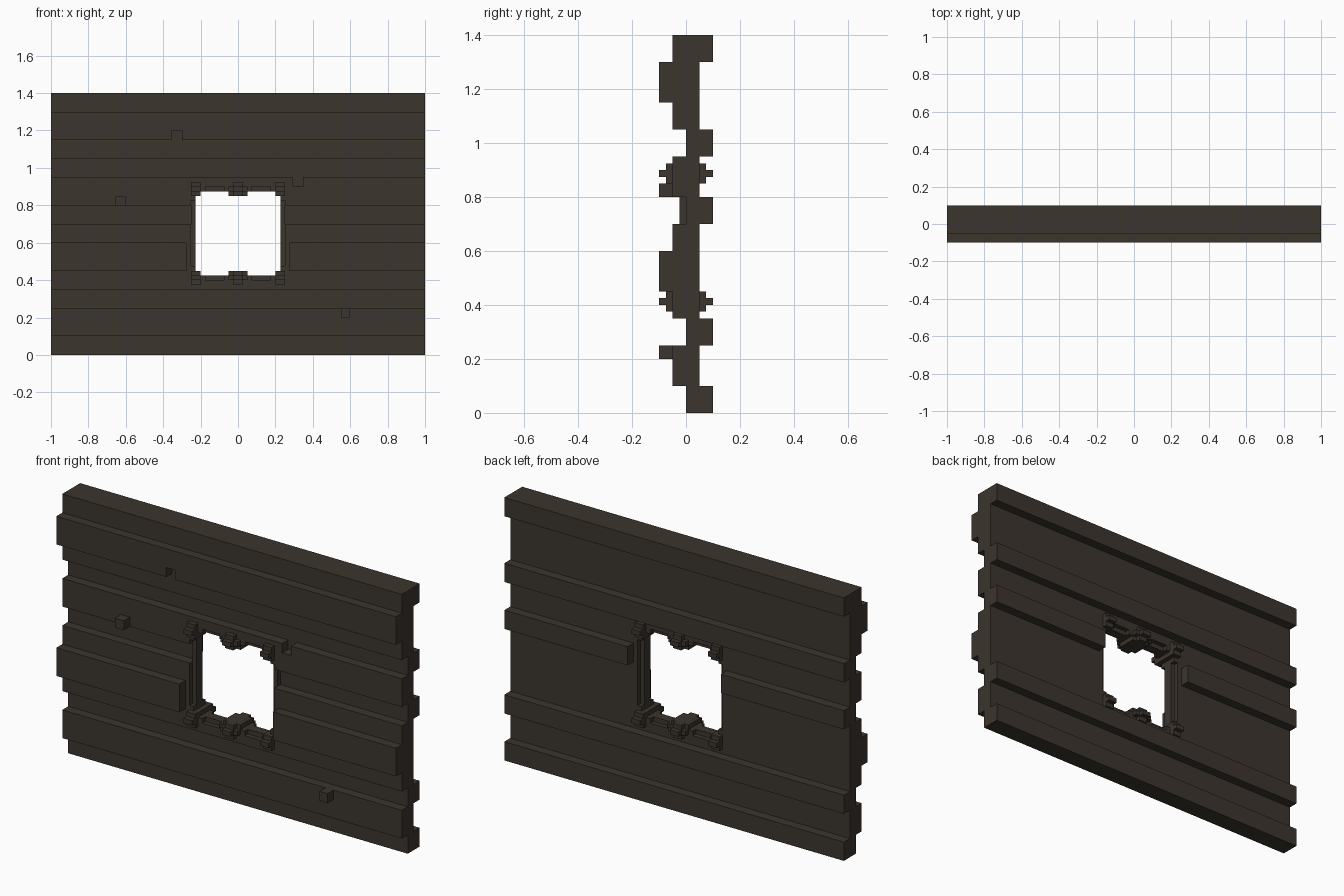
import bpy, bmesh

if "Cube" in bpy.data.objects:
    bpy.data.objects.remove(bpy.data.objects["Cube"])

wood = bpy.data.materials.new("dark brown wood")
wood.diffuse_color = (0.045, 0.035, 0.027, 1)
wood.use_nodes = True
wood.node_tree.nodes["Principled BSDF"].inputs["Base Color"].default_value = wood.diffuse_color


def finish(name, bm):
    bmesh.ops.recalc_face_normals(bm, faces=bm.faces)
    me = bpy.data.meshes.new(name)
    bm.to_mesh(me)
    bm.free()
    me.materials.append(wood)
    ob = bpy.data.objects.new(name, me)
    bpy.context.collection.objects.link(ob)
    return ob


def boxes(name, *spans):
    """Each span is x0, x1, y0, y1, z0, z1."""
    bm = bmesh.new()
    for x0, x1, y0, y1, z0, z1 in spans:
        vs = bmesh.ops.create_cube(bm, size=1)["verts"]
        for v in vs:
            v.co = (x1 if v.co.x > 0 else x0, y1 if v.co.y > 0 else y0, z1 if v.co.z > 0 else z0)
    return finish(name, bm)


# Plank wall: stepped profile (top z, front y, back y) extruded along x
bands = [(0.1, 0, .1), (.25, -.05, .05), (.35, 0, .1), (.45, -.05, .05),
         (.6, -.1, .05), (.7, -.05, .05), (.8, 0, .1), (.95, -.05, .05),
         (1.05, 0, .1), (1.15, -.05, .05), (1.3, -.1, .05), (1.4, -.05, .1)]
front, back, z = [], [], 0.0
for top, f, b in bands:
    for side, y in ((front, f), (back, b)):
        if side and side[-1][0] == y:
            side.pop()
        else:
            side.append((y, z))
        side.append((y, top))
    z = top
bm = bmesh.new()
face = bm.faces.new([bm.verts.new((-1, y, h)) for y, h in front + back[::-1]])
ext = bmesh.ops.extrude_face_region(bm, geom=[face])["geom"]
bmesh.ops.translate(bm, vec=(2, 0, 0), verts=[g for g in ext if isinstance(g, bmesh.types.BMVert)])
wall = finish("plank_wall", bm)

# Window opening, clearance beside it and two chipped notches
cuts = [("window_cutter", (-.25, .25, -.2, .2, .4, .9)),
        ("front_clearance_cutter", (-.275, .275, -.2, -.05, .44, .61)),
        ("back_clearance_cutter", (-.275, .275, .05, .2, .69, .81)),
        ("upper_notch_cutter", (-.353, -.3, -.2, -.05, 1.14, 1.2)),
        ("lower_notch_cutter", (.295, .348, -.2, 0, .9, .96))]
for name, span in cuts:
    cutter = boxes(name, span)
    cutter.hide_render = True
    cutter.hide_set(True)
    mod = wall.modifiers.new(name, "BOOLEAN")
    mod.operation, mod.solver, mod.object = "DIFFERENCE", "EXACT", cutter

# Small pegs on the front
boxes("left_peg", (-.655, -.602, -.1, -.05, .8, .85))
boxes("right_peg", (.55, .597, -.1, -.05, .2, .25))

# Window frame: jambs and rails
for s, side in ((-1, "left"), (1, "right")):
    x0, x1 = sorted((s * .25, s * .226))
    boxes(side + "_jamb", (x0, x1, -.025, .025, .4, .9),
          *[(x0, x1, -.05, .05, a, a + .025) for a in (.45, .825)])
for z0, name in ((.4, "lower"), (.875, "upper")):
    boxes(name + "_rail", (-.25, .25, -.025, .025, z0, z0 + .025),
          *[(x, x + .025, -.05, .05, z0, z0 + .025) for x in (-.2, -.075, .05, .175)])
    # Stepped ornaments at the corners and the middle of each rail
    for x, half, where in ((-.225, .025, "left"), (0, .05, "middle"), (.225, .025, "right")):
        core = half - .025 if half > .03 else half
        boxes(f"{name}_{where}_ornament",
              (x - core, x + core, -.075, .075, z0 - .025, z0 + .05),
              (x - half, x + half, -.075, .075, z0, z0 + .025),
              (x - half, x + half, -.05, .05, z0 - .025, z0 + .05),
              (x - core, x + core, -.1, .1, z0, z0 + .025))
